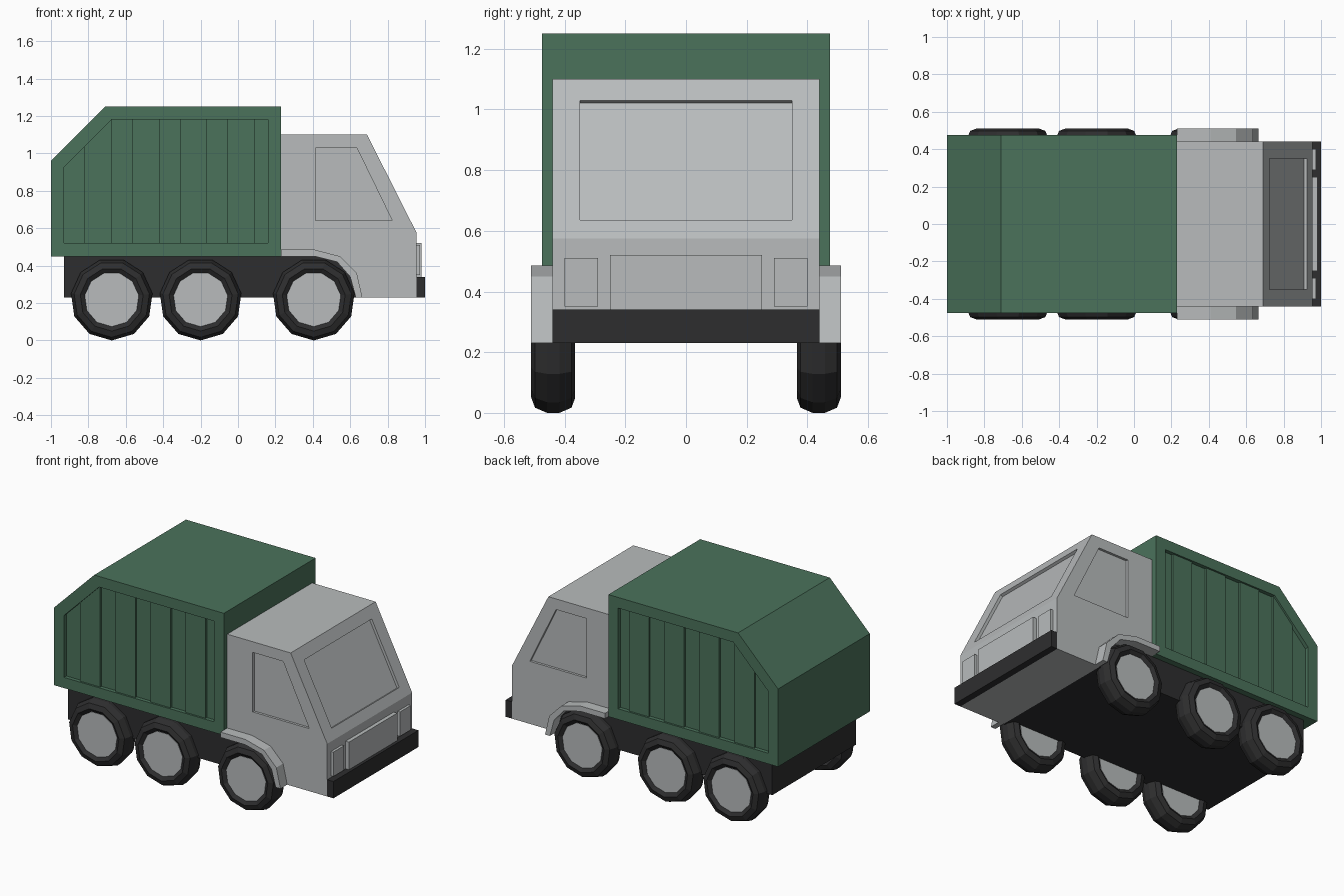
import bpy
import bmesh
from math import sin, cos, pi

if "Cube" in bpy.data.objects:
    bpy.data.objects.remove(bpy.data.objects["Cube"], do_unlink=True)


def make_material(name, rgb):
    mat = bpy.data.materials.new(name)
    mat.use_nodes = True
    mat.diffuse_color = (*rgb, 1)
    bsdf = next(n for n in mat.node_tree.nodes if n.type == 'BSDF_PRINCIPLED')
    bsdf.inputs["Base Color"].default_value = (*rgb, 1)
    bsdf.inputs["Roughness"].default_value = 0.8
    return mat


green = make_material("body_green", (0.07, 0.17, 0.105))
grey = make_material("cab_grey", (0.48, 0.5, 0.505))
black = make_material("rubber_black", (0.027, 0.027, 0.028))


def finish(name, bm, mat):
    bmesh.ops.recalc_face_normals(bm, faces=bm.faces)
    mesh = bpy.data.meshes.new(name)
    bm.to_mesh(mesh)
    bm.free()
    mesh.materials.append(mat)
    obj = bpy.data.objects.new(name, mesh)
    bpy.context.collection.objects.link(obj)
    return obj


def prism(name, profile, y0, y1, mat):
    """Extrude an x-z profile from y0 to y1."""
    bm = bmesh.new()
    face = bm.faces.new([bm.verts.new((x, y0, z)) for x, z in profile])
    new = bmesh.ops.extrude_face_region(bm, geom=[face])["geom"]
    verts = [v for v in new if isinstance(v, bmesh.types.BMVert)]
    bmesh.ops.translate(bm, verts=verts, vec=(0, y1 - y0, 0))
    return finish(name, bm, mat)


def box(name, x0, x1, y0, y1, z0, z1, mat):
    return prism(name, [(x0, z0), (x1, z0), (x1, z1), (x0, z1)], y0, y1, mat)


def cut(obj, cutter):
    """Subtract the cutter from the object and discard it."""
    cutter.hide_render = True
    mod = obj.modifiers.new("recess", 'BOOLEAN')
    mod.operation = 'DIFFERENCE'
    mod.solver = 'EXACT'
    mod.object = cutter
    bpy.context.view_layer.objects.active = obj
    bpy.ops.object.modifier_apply(modifier=mod.name)
    bpy.data.objects.remove(cutter, do_unlink=True)


def lathe(name, profile, centre, mat, sides=11, capped=False):
    """Spin (radius, y) points about the y axis, one corner pointing down."""
    bm = bmesh.new()
    cx, cy, cz = centre
    rings = []
    for r, y in profile:
        angles = [2 * pi * i / sides for i in range(sides)]
        rings.append([bm.verts.new((cx + r * sin(a), cy + y, cz - r * cos(a)))
                      for a in angles])
    for a, b in zip(rings, rings[1:]):
        for i in range(sides):
            j = (i + 1) % sides
            bm.faces.new((a[i], a[j], b[j], b[i]))
    if capped:
        bm.faces.new(rings[0])
        bm.faces.new(rings[-1])
    return finish(name, bm, mat)


SIDES = (("left", 1), ("right", -1))

# Refuse body with a recessed, ribbed panel on each side
body = prism("refuse_body", [(-1, .45), (.23, .45), (.23, 1.25), (-.71, 1.25), (-1, .96)],
             -.475, .475, green)
panel = [(-.93, .52), (.16, .52), (.16, 1.18), (-.675, 1.18), (-.93, .925)]
for side, s in SIDES:
    cut(body, prism("panel_cutter", panel, s * .45, s * .6, green))
    for i in range(4):
        a = -.82 + i * .255
        b = a + .145
        rib = [(a, .52), (b, .52), (b, min(1.18, b + 1.855)), (a, min(1.18, a + 1.855))]
        prism(f"{side}_body_rib_{i + 1}", rib, s * .445, s * .463, green)

# Cab with wheel arch, recessed windscreen and side windows
arch = [(.23, .45), (.41, .45), (.53, .42), (.6, .34), (.63, .23)]
cab = prism("cab", arch + [(.955, .23), (.955, .575), (.69, 1.1), (.23, 1.1)],
            -.44, .44, grey)
nx, nz = .893 * .018, .45 * .018
top, low = (.725, 1.03), (.924, .635)
screen = [(top[0] - nx, top[1] - nz), (low[0] - nx, low[1] - nz),
          (low[0] + nx, low[1] + nz), (top[0] + nx, top[1] + nz)]
cut(cab, prism("windscreen_cutter", screen, -.35, .35, grey))
window = [(.415, .64), (.825, .64), (.635, 1.03), (.415, 1.03)]
for side, s in SIDES:
    cut(cab, prism("window_cutter", window, s * .424, s * .5, grey))

# Fenders, headlights, grille and bumper
fender_top = [(.665, .23), (.635, .36), (.545, .45), (.41, .485), (.23, .485)]
for side, s in SIDES:
    prism(f"{side}_fender", arch + fender_top, s * .435, s * .51, grey)
    box(f"{side}_headlight", .95, .972, s * .29, s * .4, .35, .51, grey)
box("grille", .95, .98, -.25, .25, .335, .52, grey)
box("bumper", .955, 1, -.44, .44, .23, .34, black)

# Chassis
box("chassis", -.93, .63, -.435, .435, .23, .45, black)

# Wheels
tyre = [(.145, -.055), (.17, -.0725), (.203, -.06), (.22, -.02),
        (.22, .02), (.203, .06), (.17, .0725), (.145, .055)]
for axle, x in (("rear", -.675), ("middle", -.2), ("front", .405)):
    for side, s in SIDES:
        centre = (x, s * .4375, .22)
        lathe(f"{axle}_{side}_tyre", tyre, centre, black)
        lathe(f"{axle}_{side}_rim", [(.146, -.058), (.146, .058)], centre, grey, capped=True)
